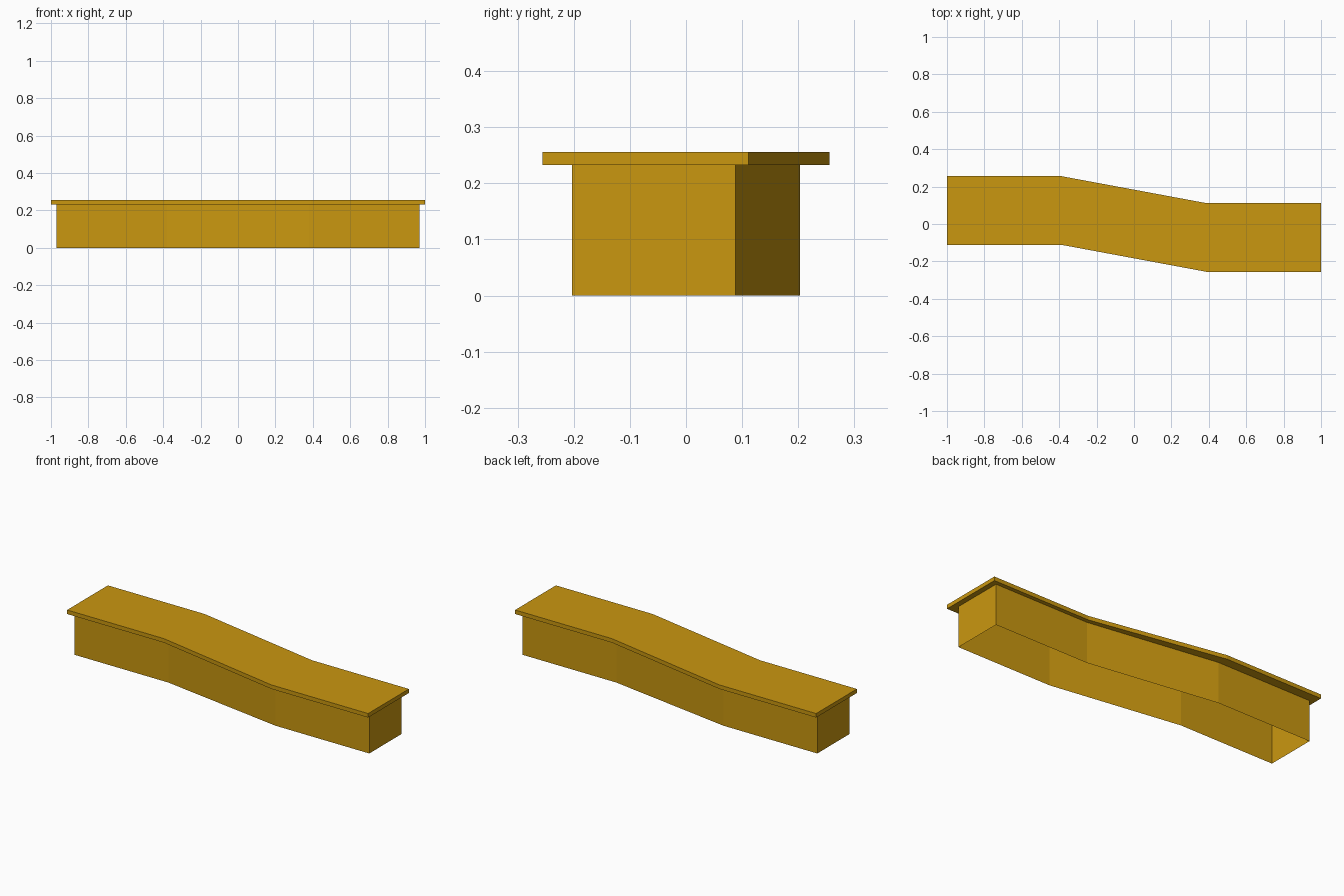
import bpy
import bmesh

if "Cube" in bpy.data.objects:
    bpy.data.objects.remove(bpy.data.objects["Cube"])

gold = bpy.data.materials.new("golden yellow")
gold.diffuse_color = (0.59, 0.31, 0.005, 1)
gold.use_nodes = True
gold.node_tree.nodes["Principled BSDF"].inputs["Base Color"].default_value = gold.diffuse_color

# Half of the S-bend outline; the other half is its 180 degree rotation
half = [(-0.39, -0.111), (-1.0, -0.111), (-1.0, 0.256), (-0.39, 0.256)]
outline = half + [(-x, -y) for x, y in half]
outline.reverse()  # counter-clockwise, so the walls face outwards


def prism(name, sx, sy, z0, z1, bottom):
    """Extrude the scaled outline from z0 to z1, optionally open below."""
    bm = bmesh.new()
    low = [bm.verts.new((x * sx, y * sy, z0)) for x, y in outline]
    high = [bm.verts.new((x * sx, y * sy, z1)) for x, y in outline]
    n = len(outline)
    for i in range(n):
        j = (i + 1) % n
        bm.faces.new((low[i], low[j], high[j], high[i]))
    bm.faces.new(high)
    if bottom:
        bm.faces.new(low[::-1])
    mesh = bpy.data.meshes.new(name)
    bm.to_mesh(mesh)
    bm.free()
    mesh.materials.append(gold)
    obj = bpy.data.objects.new(name, mesh)
    bpy.context.collection.objects.link(obj)


# Hollow body, open underneath
prism("body", 0.97, 0.792, 0.0, 0.233, False)
# Overhanging top slab
prism("top_slab", 1.0, 1.0, 0.233, 0.256, True)
